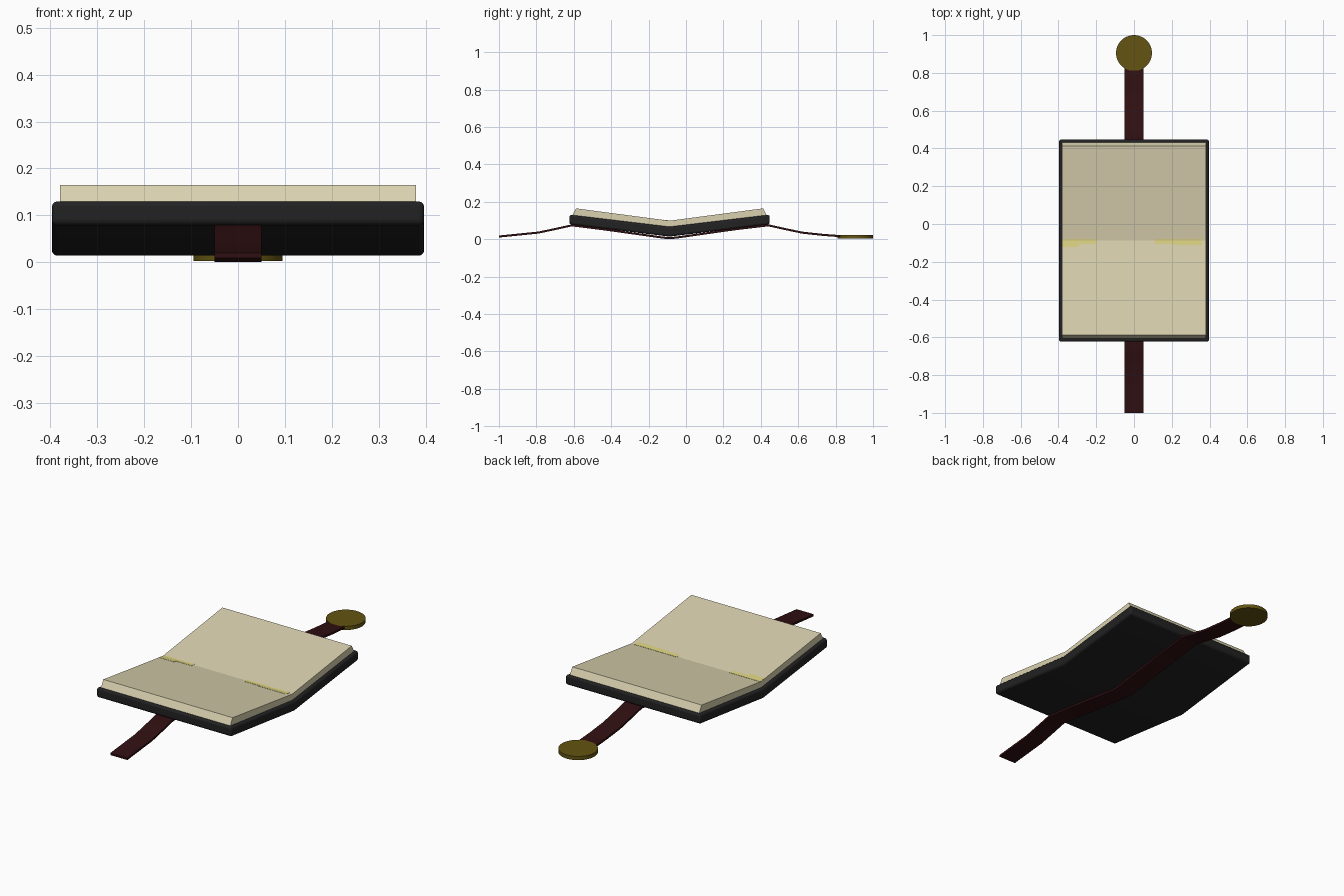
import bpy, bmesh, math

if "Cube" in bpy.data.objects:
    bpy.data.objects.remove(bpy.data.objects["Cube"])

FOLD_Y = -0.088   # centre line of the open book


def material(name, rgb):
    m = bpy.data.materials.new(name)
    m.diffuse_color = (*rgb, 1)
    m.use_nodes = True
    m.node_tree.nodes["Principled BSDF"].inputs["Base Color"].default_value = m.diffuse_color
    return m


leather = material("black leather", (0.016, 0.016, 0.017))
paper = material("cream paper", (0.70, 0.64, 0.43))
aged = material("yellowed paper", (0.70, 0.63, 0.22))
ribbon = material("dark red ribbon", (0.030, 0.005, 0.006))
brass = material("dull brass", (0.125, 0.088, 0.006))


def prism(name, lower, upper, x0, x1, mat):
    """Extrude a strip between two (y, z) paths from x0 to x1."""
    bm = bmesh.new()
    rows = []
    for lo, up in zip(lower, upper):
        rows.append([bm.verts.new((x, *p)) for x, p in
                     ((x0, lo), (x1, lo), (x1, up), (x0, up))])
    for a, b in zip(rows, rows[1:]):
        for i in range(4):
            j = (i + 1) % 4
            bm.faces.new((a[i], a[j], b[j], b[i]))
    bm.faces.new(rows[0])
    bm.faces.new(rows[-1][::-1])
    bmesh.ops.recalc_face_normals(bm, faces=bm.faces)
    me = bpy.data.meshes.new(name)
    bm.to_mesh(me)
    bm.free()
    me.materials.append(mat)
    ob = bpy.data.objects.new(name, me)
    bpy.context.collection.objects.link(ob)
    return ob


def vee(half, z_mid, z_end):
    return [(FOLD_Y - half, z_end), (FOLD_Y, z_mid), (FOLD_Y + half, z_end)]


def smooth(ob):
    bpy.ops.object.select_all(action='DESELECT')
    ob.select_set(True)
    bpy.context.view_layer.objects.active = ob
    bpy.ops.object.shade_smooth_by_angle(angle=math.radians(30))


# Cover with softened edges
cover = prism("cover", vee(0.535, 0.014, 0.08), vee(0.535, 0.067, 0.131),
              -0.397, 0.397, leather)
bev = cover.modifiers.new("soft edges", 'BEVEL')
bev.width = 0.011
bev.segments = 3
bev.limit_method = 'ANGLE'
bev.angle_limit = math.radians(40)
smooth(cover)

# Page block, ends tapering inward toward the top
prism("pages", vee(0.523, 0.062, 0.122), vee(0.50, 0.099, 0.165),
      -0.38, 0.38, paper)

# Yellowed patches beside the gutter
slope = (0.165 - 0.099) / 0.50
for i, (x0, x1, w) in enumerate(((-0.378, -0.29, 0.034), (-0.29, -0.20, 0.018),
                                 (0.11, 0.20, 0.018), (0.20, 0.36, 0.024))):
    path = [(FOLD_Y - w, 0.099 + slope * w), (FOLD_Y, 0.099),
            (FOLD_Y + 0.008, 0.099 + slope * 0.008)]
    prism(f"aged_patch_{i}", [(y, z - 0.001) for y, z in path],
          [(y, z + 0.001) for y, z in path], x0, x1, aged)

# Ribbon running under the book
path = [(-1.0, 0.009), (-0.90, 0.019), (-0.79, 0.030), (-0.70, 0.049),
        (-0.61, 0.069), (-0.45, 0.049), (FOLD_Y - 0.04, 0.004), (FOLD_Y, 0.0),
        (FOLD_Y + 0.04, 0.004), (0.27, 0.049), (0.44, 0.069), (0.53, 0.049),
        (0.62, 0.030), (0.73, 0.018), (0.84, 0.010)]
strap = prism("ribbon", path, [(y, z + 0.011) for y, z in path],
              -0.05, 0.05, ribbon)
smooth(strap)

# Brass disc at the ribbon's end
bpy.ops.mesh.primitive_cylinder_add(vertices=48, radius=0.095, depth=0.02,
                                    location=(0, 0.905, 0.013))
disc = bpy.context.object
disc.name = "ribbon_medallion"
disc.data.materials.append(brass)
smooth(disc)
